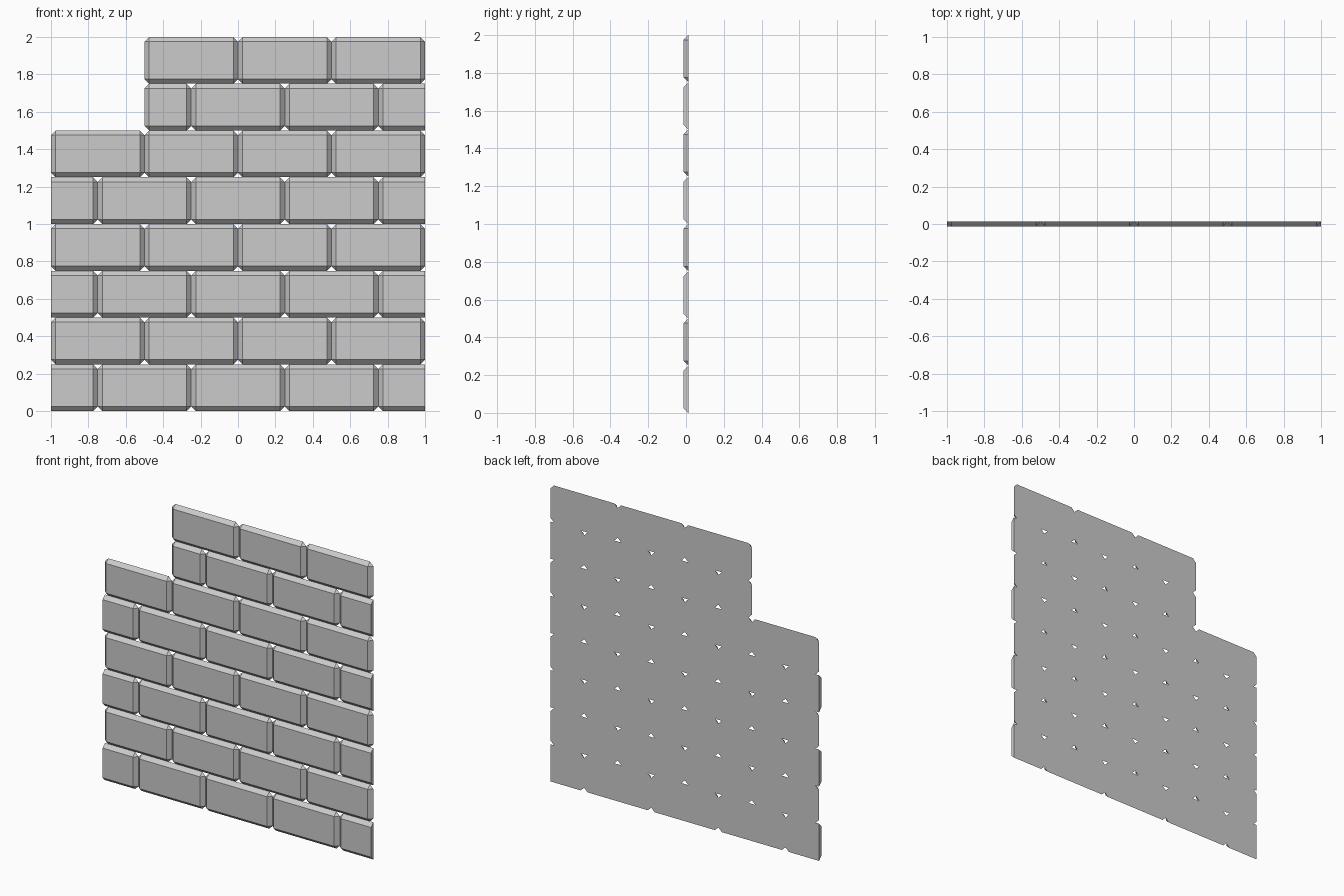
import bpy, bmesh

if "Cube" in bpy.data.objects:
    bpy.data.objects.remove(bpy.data.objects["Cube"])

B = 0.025           # chamfer width, also the slab depth
H = 0.25            # course height
YF, YB = -0.0125, 0.0125


def brick(name, x0, x1, z0, cut_left=False, cut_right=False):
    """Brick with chamfered front edges; cut sides end in a flat plane."""
    bm = bmesh.new()
    z1 = z0 + H
    l = 0 if cut_left else B
    r = 0 if cut_right else B
    # front rectangle
    pts = [(x0 + l, YF, z0 + B), (x1 - r, YF, z0 + B),
           (x1 - r, YF, z1 - B), (x0 + l, YF, z1 - B)]
    # back outline with clipped corners
    pts += [(x, YB, z) for x in (x0 + l, x1 - r) for z in (z0, z1)]
    pts += [(x, YB, z) for x, c in ((x0, cut_left), (x1, cut_right)) if not c
            for z in (z0 + B, z1 - B)]
    verts = [bm.verts.new(p) for p in pts]
    bmesh.ops.convex_hull(bm, input=verts)
    bmesh.ops.dissolve_limit(bm, angle_limit=0.01, verts=bm.verts, edges=bm.edges)
    bmesh.ops.recalc_face_normals(bm, faces=bm.faces)
    mesh = bpy.data.meshes.new(name)
    bm.to_mesh(mesh)
    bm.free()
    bpy.context.collection.objects.link(bpy.data.objects.new(name, mesh))


# Running-bond courses; the upper left corner is left open
for row in range(8):
    z = row * H
    left = -0.5 if row >= 6 else -1.0
    if row % 2:
        joints = [-1, -0.5, 0, 0.5, 1]
    else:
        joints = [-1, -0.75, -0.25, 0.25, 0.75, 1]
    joints = [left] + [j for j in joints if j > left]
    for i, (a, b) in enumerate(zip(joints, joints[1:])):
        half = row % 2 == 0
        brick(f"brick_{row}_{i}", a, b, z,
              cut_left=half and a == -1, cut_right=half and b == 1)
